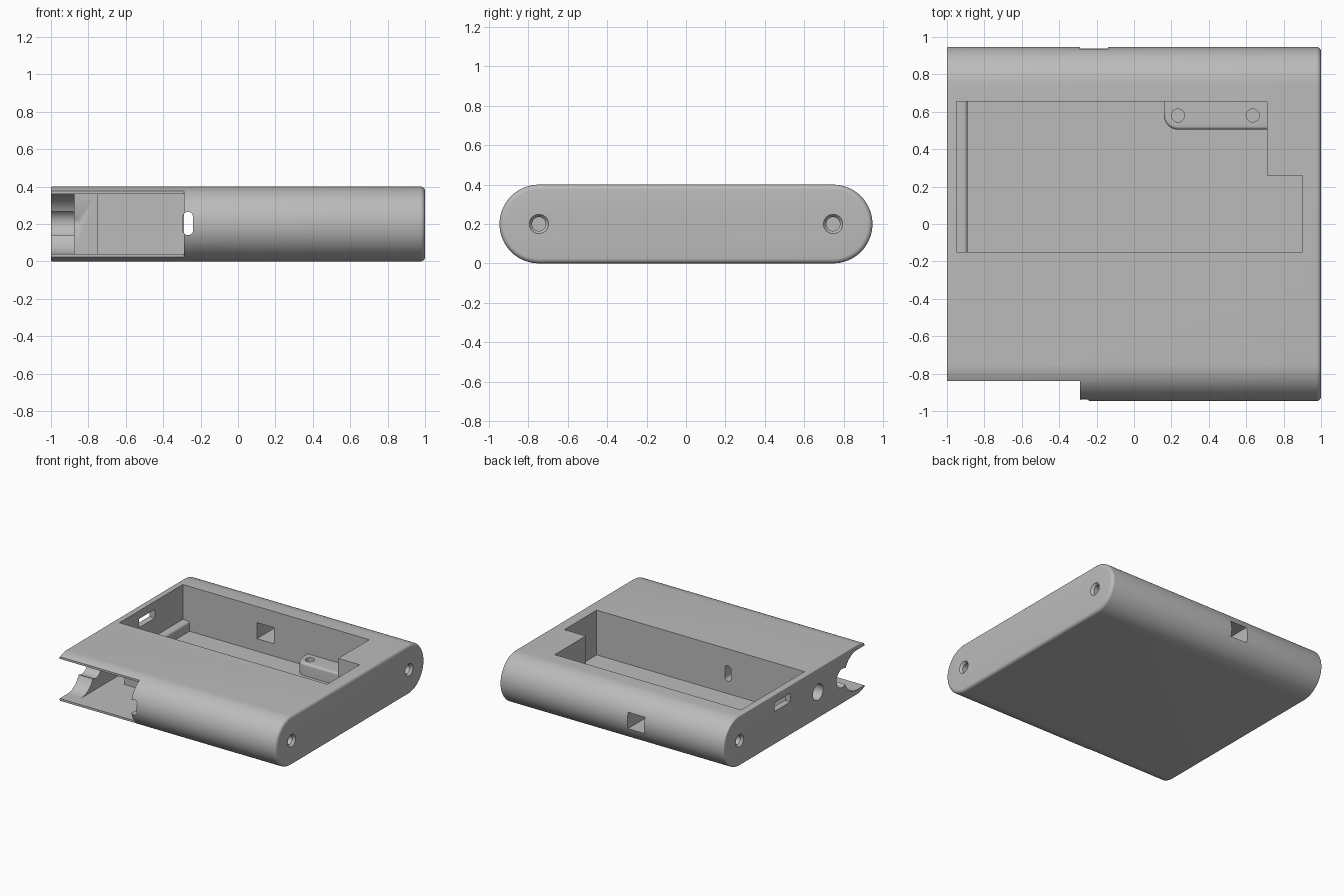
import bpy, bmesh, math
from mathutils import Vector

if "Cube" in bpy.data.objects:
    bpy.data.objects.remove(bpy.data.objects["Cube"], do_unlink=True)

grey = bpy.data.materials.new("plain grey")
grey.use_nodes = True
grey.diffuse_color = (0.5, 0.5, 0.5, 1)
grey.node_tree.nodes["Principled BSDF"].inputs["Base Color"].default_value = (0.5, 0.5, 0.5, 1)

MID = 0.2      # mid height of the case
FLOOR = 0.04   # wall thickness


def to_object(name, bm):
    bmesh.ops.recalc_face_normals(bm, faces=bm.faces)
    mesh = bpy.data.meshes.new(name)
    bm.to_mesh(mesh)
    bm.free()
    mesh.materials.append(grey)
    obj = bpy.data.objects.new(name, mesh)
    bpy.context.collection.objects.link(obj)
    return obj


def prism(points, axis, lo, hi):
    """Extrude a 2D outline along an axis; 2D axes are the other two in order."""
    bm = bmesh.new()

    def place(p, depth):
        co = list(p)
        co.insert(axis, depth)
        return bm.verts.new(Vector(co))

    face = bm.faces.new([place(p, lo) for p in points])
    moved = bmesh.ops.extrude_face_region(bm, geom=[face])["geom"]
    shift = Vector((0, 0, 0))
    shift[axis] = hi - lo
    bmesh.ops.translate(bm, vec=shift, verts=[v for v in moved if isinstance(v, bmesh.types.BMVert)])
    return bm


def rect(a0, a1, b0, b1):
    return [(a0, b0), (a1, b0), (a1, b1), (a0, b1)]


def arc(ca, cb, r, start, end, n):
    return [(ca + r * math.cos(math.radians(start + (end - start) * i / n)),
             cb + r * math.sin(math.radians(start + (end - start) * i / n))) for i in range(n + 1)]


def circle(a, b, r):
    return arc(a, b, r, 0, 360, 32)[:-1]


def stadium(a0, a1, b, r, n=32):
    return arc(a1, b, r, -90, 90, n) + arc(a0, b, r, 90, 270, n)


def bevel_rim(bm, test, width):
    edges = [e for e in bm.edges if all(test(v.co) for v in e.verts)]
    bmesh.ops.bevel(bm, geom=edges, offset=width, segments=5, profile=0.5, affect="EDGES")


def cut(target, bm):
    cutter = to_object("cutter", bm)
    cutter.hide_render = True
    mod = target.modifiers.new("cut", "BOOLEAN")
    mod.operation, mod.solver, mod.object = "DIFFERENCE", "EXACT", cutter
    bpy.context.view_layer.objects.active = target
    bpy.ops.object.modifier_apply(modifier=mod.name)
    bpy.data.objects.remove(cutter, do_unlink=True)


def finish(obj):
    bpy.ops.object.select_all(action="DESELECT")
    obj.select_set(True)
    bpy.context.view_layer.objects.active = obj
    bpy.ops.object.shade_smooth_by_angle(angle=math.radians(30))


# Case shell: a stadium section along x with softened ends
bm = prism(stadium(-0.747, 0.747, MID, 0.2), 0, -1, 1)
bevel_rim(bm, lambda c: c.x > 0.999, 0.025)
bevel_rim(bm, lambda c: c.x < -0.999, 0.008)
case = to_object("case", bm)

# Stepped pocket open at the top
cut(case, prism([(-0.95, -0.15), (0.9, -0.15), (0.9, 0.26), (0.71, 0.26),
                 (0.71, 0.655), (-0.95, 0.655)], 2, FLOOR, 0.5))

# Front bay: trimmed lips, main bay, deeper button bay, open end channel
cut(case, prism(rect(-1.1, -0.29, -1.1, -0.84), 2, -0.1, 0.5))
cut(case, prism(rect(-0.875, -0.29, -1, -0.37), 2, FLOOR, 0.36))
cut(case, prism(rect(-0.875, -0.75, -0.5, -0.19), 2, FLOOR, 0.36))
cut(case, prism(stadium(-1.1, -0.745, MID, 0.16), 0, -1.1, -0.87))
cut(case, prism(circle(-0.56, 0.205, 0.075), 0, -1.1, -0.87))

# Wire slot from the front bay to the pocket: upright oval
slot = [(x, z) for z, x in stadium(0.168, 0.237, -0.268, 0.028, 10)]
cut(case, prism(slot, 1, -1.1, -0.1))

# Back window
cut(case, prism(rect(-0.29, -0.14, 0.14, 0.27), 1, 0.6, 1.1))

# Right end: port opening and button hole
cut(case, prism(rect(0.1, 0.3, 0.265, 0.335), 0, -1.1, -0.9))
cut(case, prism(circle(-0.25, 0.21, 0.065), 0, -1.1, -0.85))

# Screw holes with flared mouths
for side, y in ((1, 0.747), (1, -0.747), (-1, 0.747)):
    cut(case, prism(circle(y, MID, 0.035), 0, *sorted((side * 0.88, side * 1.1))))
    flare = prism(circle(y, MID, 0.035), 0, side * 0.982, side * 1.002)
    for v in flare.verts:
        if abs(v.co.x) > 1:
            v.co.y = y + (v.co.y - y) * 1.45
            v.co.z = MID + (v.co.z - MID) * 1.45
    cut(case, flare)
finish(case)

# Rounded ledge at the end of the pocket
bm = prism(rect(-0.955, -0.89, 0.03, 0.12), 1, -0.15, 0.655)
bevel_rim(bm, lambda c: c.x > -0.9 and c.z > 0.1, 0.02)
finish(to_object("pocket_ledge", bm))

# Screw block in the pocket corner
outline = [(0.715, 0.66), (0.16, 0.66)] + arc(0.235, 0.58, 0.075, 180, 270, 10) + [(0.715, 0.505)]
bm = prism(outline, 2, 0.03, 0.14)
bevel_rim(bm, lambda c: c.z > 0.13 and c.y < 0.6, 0.018)
block = to_object("screw_block", bm)
for x in (0.235, 0.635):
    cut(block, prism(circle(x, 0.58, 0.035), 2, 0.06, 0.3))
finish(block)
